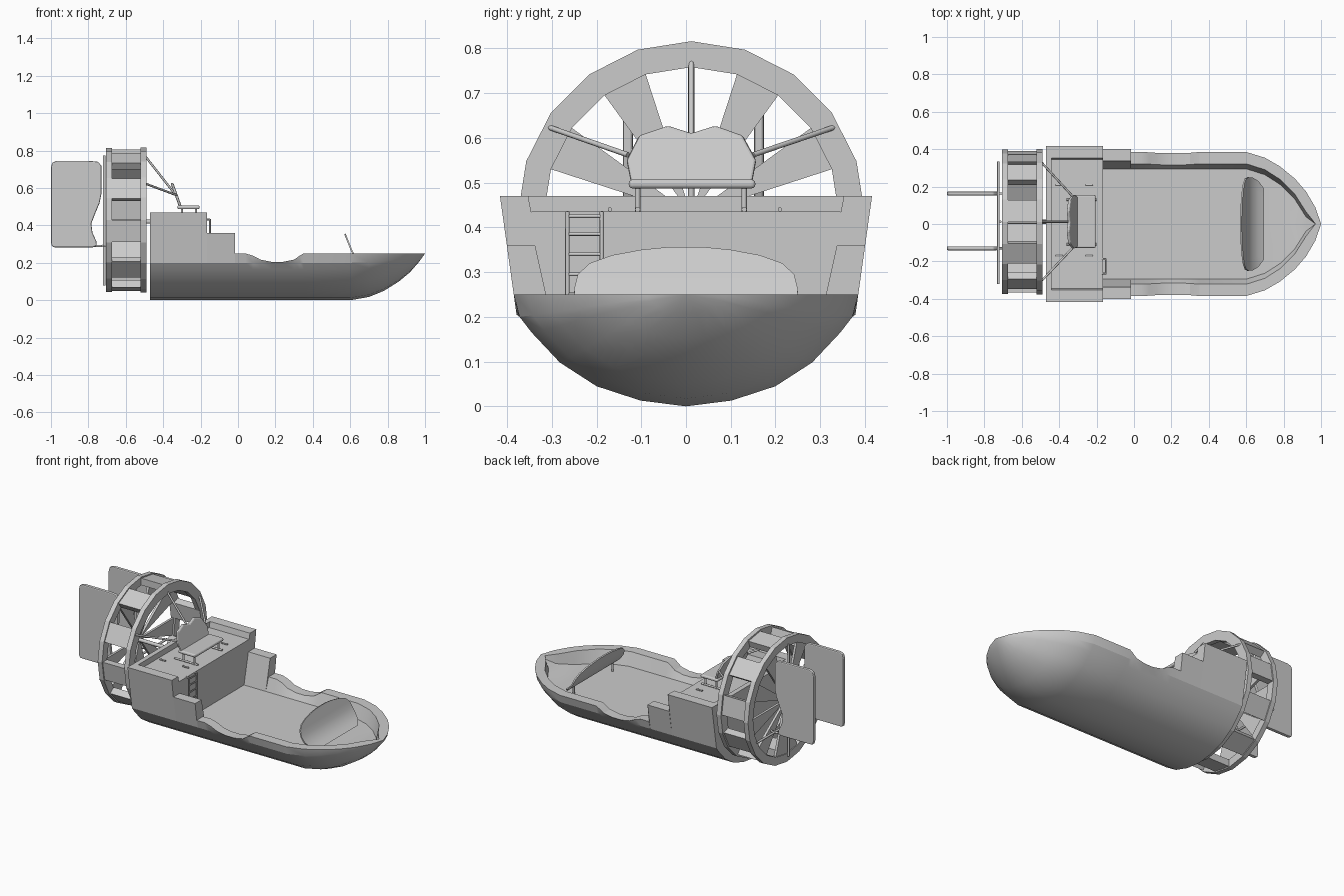
import bpy, bmesh, math
from mathutils import Vector

if "Cube" in bpy.data.objects:
    bpy.data.objects.remove(bpy.data.objects["Cube"])


def loft(name, loops, closed=False, smooth=None):
    """Skin a list of equal-length closed loops."""
    bm = bmesh.new()
    rows = [[bm.verts.new(p) for p in l] for l in loops]
    n = len(rows[0])
    for i in range(len(rows) if closed else len(rows) - 1):
        a, b = rows[i], rows[(i + 1) % len(rows)]
        for j in range(n):
            k = (j + 1) % n
            bm.faces.new((a[j], a[k], b[k], b[j]))
    if not closed:
        bm.faces.new(rows[0])
        bm.faces.new(rows[-1])
    bmesh.ops.remove_doubles(bm, verts=bm.verts, dist=1e-5)
    bmesh.ops.recalc_face_normals(bm, faces=bm.faces)
    me = bpy.data.meshes.new(name)
    bm.to_mesh(me)
    bm.free()
    ob = bpy.data.objects.new(name, me)
    bpy.context.collection.objects.link(ob)
    if smooth:
        me.shade_smooth()
        me.set_sharp_from_angle(angle=math.radians(smooth))
    return ob


def box(name, x0, x1, y0, y1, z0, z1):
    return loft(name, [[(x, y0, z0), (x, y1, z0), (x, y1, z1), (x, y0, z1)] for x in (x0, x1)])


def rod(name, a, b, r=0.005, sides=8):
    a, b = Vector(a), Vector(b)
    q = (b - a).to_track_quat('Z', 'Y')
    ring = [q @ Vector((r * math.cos(t), r * math.sin(t), 0))
            for t in (2 * math.pi * i / sides for i in range(sides))]
    return loft(name, [[p + v for v in ring] for p in (a, b)], smooth=50)


def bevel(ob, w, seg=2):
    m = ob.modifiers.new("bevel", 'BEVEL')
    m.width, m.segments = w, seg
    m.limit_method = 'ANGLE'
    return ob


# Hull: stations of x, rim height, width scale, depth scale
TOP, FLOOR = 0.25, 0.17
stations = [(-.47, .47, 1, 1), (-.165, .47, 1, 1), (-.165, .36, 1, 1), (-.015, .36, 1, 1),
            (-.015, .25, 1, 1), (.04, .25, 1, 1), (.08, .238, 1, 1), (.12, .217, 1, 1),
            (.18, .205, 1, 1), (.24, .205, 1, 1), (.30, .217, 1, 1), (.33, .238, 1, 1),
            (.35, .25, 1, 1), (.6, .25, 1, 1), (.7, .25, .92, .93), (.78, .25, .8, .8),
            (.86, .25, .63, .6), (.92, .25, .45, .4), (.97, .25, .23, .17), (1, .25, 0, 0)]


def section(x, h, w, d):
    yo = .385 + (h - TOP) * .14
    zs = lambda z: TOP - (TOP - z) * d
    half = [(y * w, zs(z)) for y, z in
            [(.102, .013), (.2, .045), (.282, .098), (.345, .165), (.372, .2)]]
    fl = TOP - (TOP - FLOOR) * min(1, 1.6 * d)
    rim = .063 + .15 * (1 - w) ** 2
    half += [(yo * w, h), (max(0, yo * w - rim), h), (max(0, .385 * w - rim - .027), fl)]
    return ([(x, 0, zs(0))] + [(x, y, z) for y, z in half] + [(x, 0, fl)]
            + [(x, -y, z) for y, z in reversed(half)])


loft("hull", [section(*s) for s in stations], smooth=22)

# Raised rear engine deck with back lip
box("rear_deck", -.47, -.165, -.345, .345, .17, .435)
box("rear_deck_lip", -.47, -.44, -.36, .36, .42, .47)

# Fan duct: two 20-sided hoops joined by alternating panels
CY, CZ = .012, .428
STEP = math.pi / 10


def polar(x, r, a):
    return (x, CY + r * math.cos(a), CZ + r * math.sin(a))


def hoop(name, x0, x1, r0, r1):
    loft(name, [[polar(x0, r0, i * STEP), polar(x1, r0, i * STEP),
                 polar(x1, r1, i * STEP), polar(x0, r1, i * STEP)] for i in range(20)], closed=True)


def sector(name, x0, x1, r0, r1, a0, a1):
    loft(name, [[polar(x0, r0, a), polar(x1, r0, a), polar(x1, r1, a), polar(x0, r1, a)]
                for a in (a0, a1)])


hoop("duct_front_hoop", -.52, -.49, .33, .388)
hoop("duct_rear_hoop", -.705, -.675, .335, .385)
for k in range(0, 20, 2):
    sector("duct_panel", -.68, -.515, .335, .378, k * STEP, (k + 1) * STEP)

# Wedge-shaped vanes in the rear hoop, mirrored left and right
for k in (-5, -3, -1, 1, 3):
    a0, a1 = k * STEP, (k + 1) * STEP
    sector("fan_vane", -.7, -.685, .02, .345, a0, a1)
    sector("fan_vane", -.7, -.685, .02, .345, math.pi - a1, math.pi - a0)
rod("fan_shaft", (-.705, CY, .42), (-.44, CY, .42), .011, 12)

# Rear frame that carries the rudders
rod("frame_upright", (-.715, CY, .08), (-.715, CY, .775), .007)
rod("frame_crossbar", (-.725, -.32, .29), (-.725, .335, .29), .007)

# Twin rudders with a scooped leading edge
outline = [(-.985, .283), (-.775, .283), (-.755, .292), (-.757, .315), (-.778, .36), (-.784, .41),
           (-.765, .46), (-.74, .52), (-.73, .57), (-.73, .72), (-.75, .741), (-.8, .745),
           (-.97, .745), (-.993, .735), (-1, .71), (-1, .31), (-.996, .29)]
for y in (.163, -.13):
    bevel(loft("rudder", [[(x, y + s * .011, z) for x, z in outline] for s in (-1, 1)]), .006)
    rod("rudder_pin", (-.70, y, .29), (-.77, y, .29), .006)

# Seat: cushion and two-humped backrest
bevel(box("seat_cushion", -.325, -.205, -.128, .155, .487, .507), .009, 3)
back = [(-.122, .495), (.147, .495), (.157, .55), (.127, .605), (.065, .627), (.012, .61),
        (-.04, .627), (-.105, .605), (-.133, .55)]
bevel(loft("seat_back", [[(-.30 - (z - .5) * .36 + o, y, z) for y, z in back]
                         for o in (0, -.016)]), .006)
for y in (-.108, .13):
    for x in (-.30, -.225):
        rod("seat_leg", (x, y, .43), (x, y, .492), .006)
    rod("seat_rail", (-.36, y, .44), (-.2, y, .44), .006)
for y in (-.17, .21):
    for x in (-.40, -.24):
        rod("deck_handle", (x - .02, y, .44), (x + .02, y, .44), .005)

# Struts from the duct down to the seat
rod("strut_top", (-.5, CY, .775), (-.335, CY, .565), .006)
for y0, y1 in ((.335, .15), (-.31, -.13)):
    rod("strut_side", (-.5, y0, .625), (-.33, y1, .562), .006)

# Ladder on the deck front
for y in (-.265, -.188):
    rod("ladder_rail", (-.15, y, FLOOR), (-.15, y, .435), .005)
    rod("ladder_hook", (-.15, y, .432), (-.17, y, .432), .005)
for z in (.21, .25, .295, .34, .385, .425):
    rod("ladder_rung", (-.15, -.265, z), (-.15, -.188, z), .004)

# Curved windscreen: rows of x, z, half width
rows = [(.695, .19, .19), (.665, .205, .23), (.635, .23, .248), (.613, .262, .25),
        (.6, .295, .242), (.59, .32, .215), (.583, .338, .165), (.578, .35, .1), (.576, .356, .04)]
loops = []
for x, z, w in rows:
    ys = [w * (i / 8 * 2 - 1) for i in range(9)]
    loops.append([(x, y, z) for y in ys] + [(x - .008, y, z - .003) for y in reversed(ys)])
loft("windscreen", loops, smooth=35)
for y in (-.19, .19):
    rod("windscreen_leg", (.64, y, .22), (.64, y, FLOOR), .006)
